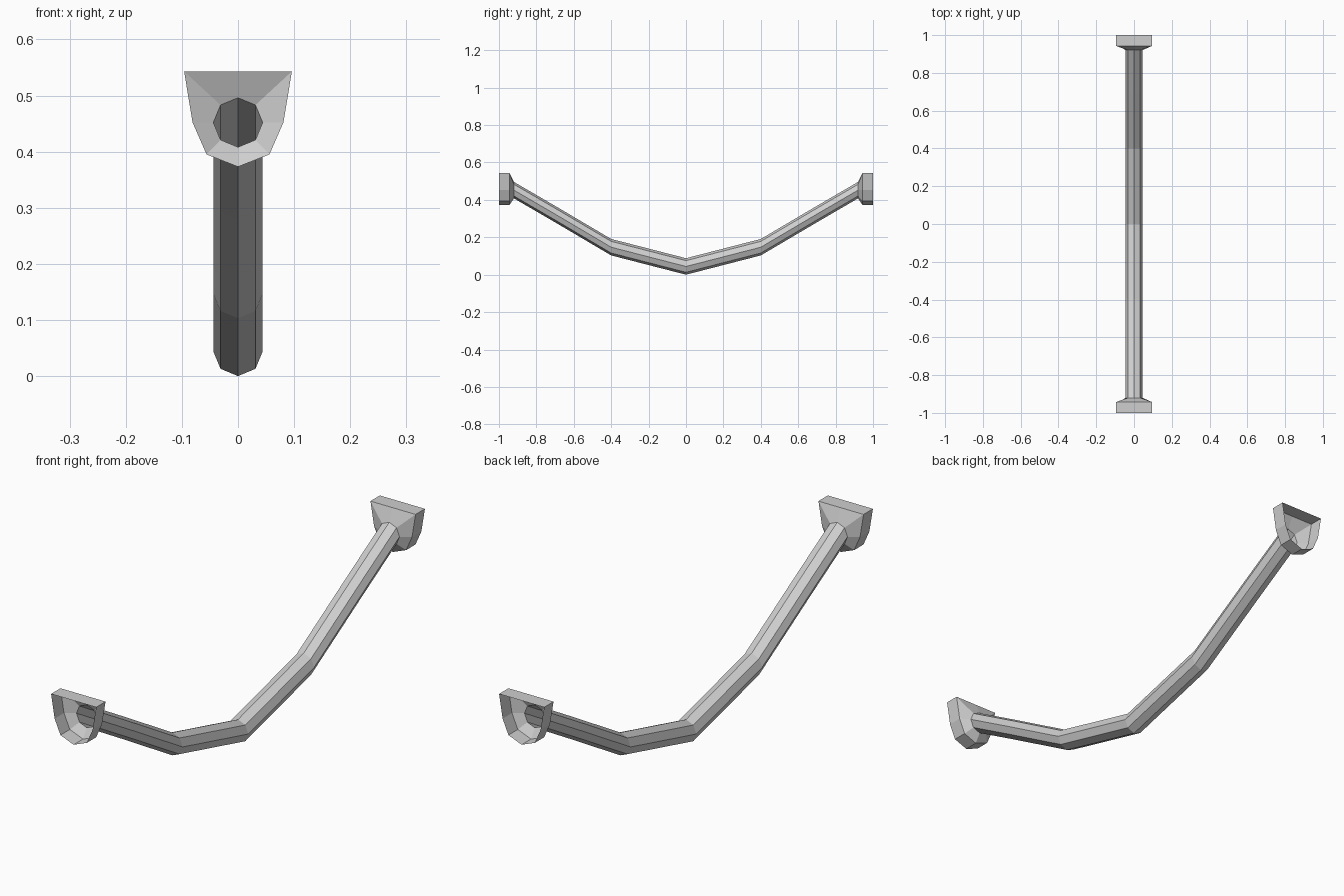
import bpy
import bmesh
from math import sin, cos, pi

cube = bpy.data.objects.get("Cube")
if cube:
    bpy.data.objects.remove(cube, do_unlink=True)

# Single grey metal material
metal = bpy.data.materials.new("grey metal")
metal.use_nodes = True
grey = (0.62, 0.62, 0.62, 1)
metal.diffuse_color = grey
metal.node_tree.nodes["Principled BSDF"].inputs["Base Color"].default_value = grey

RADIUS = 0.044


def octagon(y, z):
    """Upright eight-sided ring, starting at the top."""
    return [(RADIUS * sin(i * pi / 4), y, z + RADIUS * cos(i * pi / 4))
            for i in range(8)]


def loft(name, rings):
    """Open-ended shell through rings of equal size."""
    bm = bmesh.new()
    loops = [[bm.verts.new(p) for p in ring] for ring in rings]
    for a, b in zip(loops, loops[1:]):
        n = len(a)
        for i in range(n):
            j = (i + 1) % n
            bm.faces.new((a[i], a[j], b[j], b[i]))
    bmesh.ops.recalc_face_normals(bm, faces=bm.faces)
    # Outward normals: the first ring's top faces must look up
    bm.normal_update()
    if bm.faces[0].normal.z < 0:
        bmesh.ops.reverse_faces(bm, faces=bm.faces)
    mesh = bpy.data.meshes.new(name)
    bm.to_mesh(mesh)
    bm.free()
    mesh.materials.append(metal)
    obj = bpy.data.objects.new(name, mesh)
    bpy.context.collection.objects.link(obj)
    return obj


# Sagging bar, open at both ends
half = [(0.4, 0.147), (0.7, 0.324), (0.92, 0.452)]
path = [(-y, z) for y, z in reversed(half)] + [(0, 0.044)] + half
loft("sagging_bar", [octagon(y, z) for y, z in path])

# Flared hollow end brackets: deep rim, then a funnel down to the bar
right_side = [(0.096, 0.543), (0.081, 0.452), (0.056, 0.395)]
outline = ([(0, 0.543)] + right_side + [(0, 0.373)]
           + [(-x, z) for x, z in reversed(right_side)])
for name, side in (("front_bracket", -1), ("back_bracket", 1)):
    rims = [[(x, side * y, z) for x, z in outline] for y in (1.0, 0.943)]
    loft(name, rims + [octagon(side * 0.92, 0.452)])
